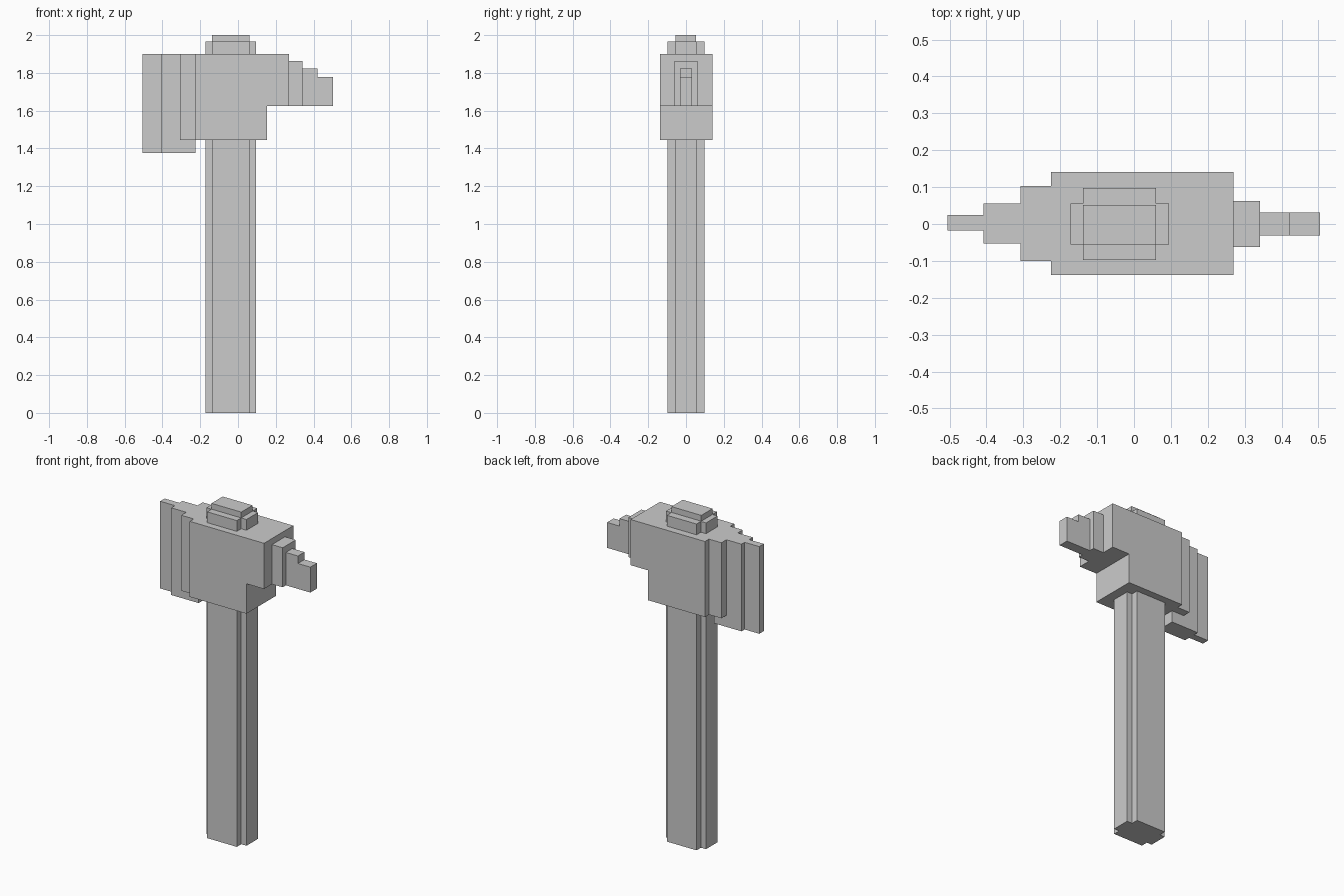
import bpy, bmesh
from mathutils import Vector

if "Cube" in bpy.data.objects:
    bpy.data.objects.remove(bpy.data.objects["Cube"])


def prism(name, outline, lo, hi, axis):
    """Extrude a closed 2D outline: axis 'Y' takes (x, z) points, 'Z' takes (x, y)."""
    bm = bmesh.new()
    def place(a, b):
        return (a, lo, b) if axis == 'Y' else (a, b, lo)
    face = bm.faces.new([bm.verts.new(place(a, b)) for a, b in outline])
    ext = bmesh.ops.extrude_face_region(bm, geom=[face])
    move = Vector((0, hi - lo, 0)) if axis == 'Y' else Vector((0, 0, hi - lo))
    verts = [g for g in ext['geom'] if isinstance(g, bmesh.types.BMVert)]
    bmesh.ops.translate(bm, verts=verts, vec=move)
    bmesh.ops.recalc_face_normals(bm, faces=bm.faces)
    mesh = bpy.data.meshes.new(name)
    bm.to_mesh(mesh)
    bm.free()
    obj = bpy.data.objects.new(name, mesh)
    bpy.context.collection.objects.link(obj)
    return obj


def rect(x0, x1, z0, z1):
    return [(x0, z0), (x1, z0), (x1, z1), (x0, z1)]


TOP, GRIP, BLADE = 1.90, 1.445, 1.375

# Handle: notched-corner post running right through the head
xo, xi, yo, yi = (-0.172, 0.095), (-0.138, 0.06), 0.097, 0.055
cross = [(xo[0], -yi), (xi[0], -yi), (xi[0], -yo), (xi[1], -yo),
         (xi[1], -yi), (xo[1], -yi), (xo[1], yi), (xi[1], yi),
         (xi[1], yo), (xi[0], yo), (xi[0], yi), (xo[0], yi)]
prism("handle", cross, 0, 1.965, 'Z')
prism("handle_cap", rect(xi[0], xi[1], -yi, 0.052), 1.965, 2.0, 'Z')

# Head block with the cut-out under its right end
prism("head_block", [(-0.225, GRIP), (0.153, GRIP), (0.153, 1.625),
                     (0.27, 1.625), (0.27, TOP), (-0.225, TOP)],
      -0.138, 0.141, 'Y')

# Blade: thinner steps towards the left edge, with a lower beard
prism("blade_root", rect(-0.308, -0.225, GRIP, TOP), -0.1, 0.103, 'Y')
prism("blade_middle", [(-0.408, BLADE), (-0.225, BLADE), (-0.225, GRIP),
                       (-0.308, GRIP), (-0.308, TOP), (-0.408, TOP)],
      -0.053, 0.055, 'Y')
prism("blade_edge", rect(-0.506, -0.408, BLADE, TOP), -0.018, 0.025, 'Y')

# Spike: stepped poll on the right
prism("spike_root", rect(0.27, 0.341, 1.625, 1.863), -0.062, 0.062, 'Y')
prism("spike_tip", [(0.341, 1.625), (0.504, 1.625), (0.504, 1.778),
                    (0.421, 1.778), (0.421, 1.823), (0.341, 1.823)],
      -0.031, 0.031, 'Y')
